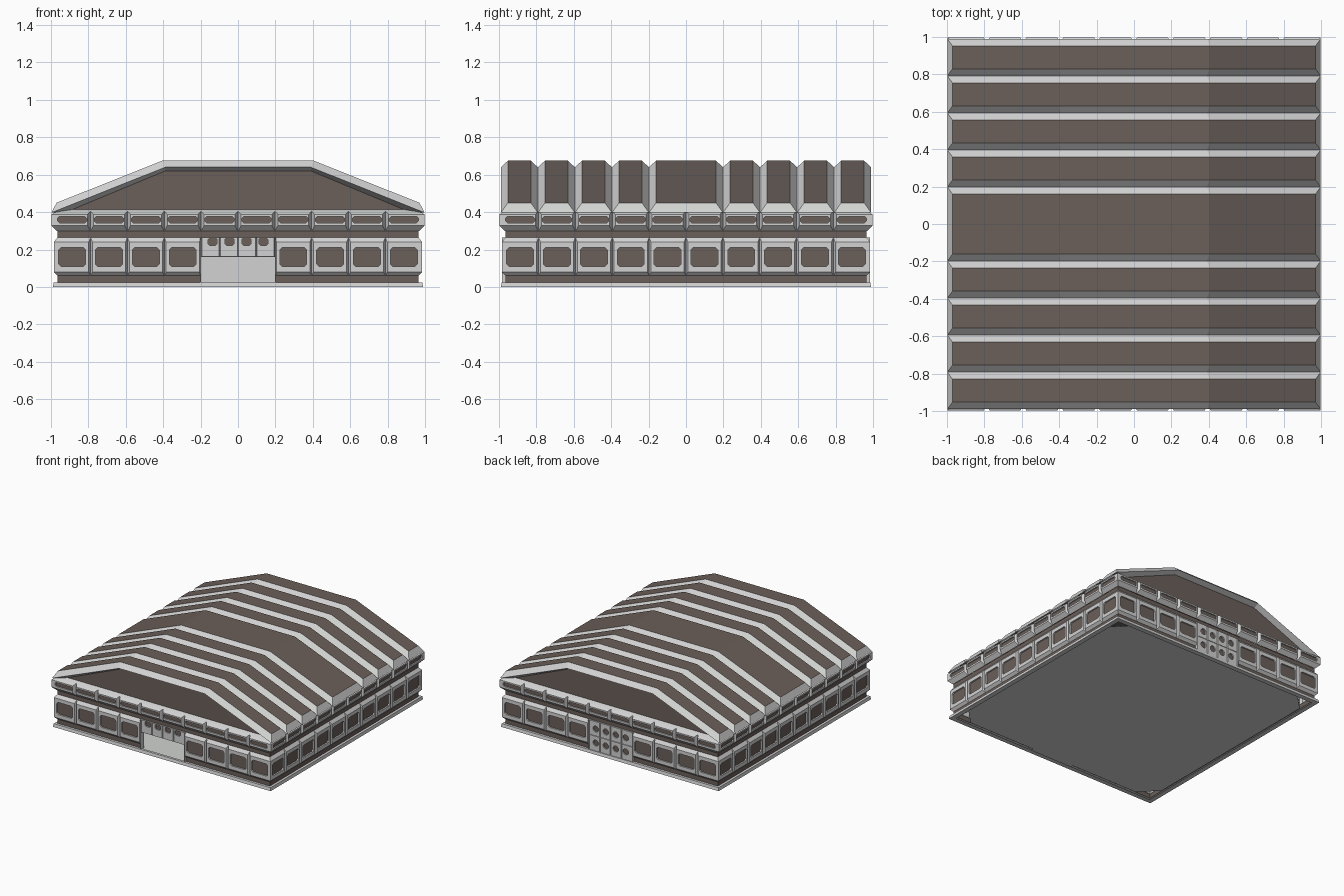
import bpy, bmesh, math
from mathutils import Matrix, Vector

if "Cube" in bpy.data.objects:
    bpy.data.objects.remove(bpy.data.objects["Cube"])

def material(name, rgb):
    m = bpy.data.materials.new(name)
    m.diffuse_color = (*rgb, 1)
    m.use_nodes = True
    m.node_tree.nodes["Principled BSDF"].inputs["Base Color"].default_value = m.diffuse_color
    return m

MATS = [material("light_grey", (0.64, 0.65, 0.64)), material("dark_brown", (0.145, 0.115, 0.102))]
GREY, BROWN = 0, 1
N, P = 10, 0.197            # wall bays per side and bay width
DOOR = P                    # half width of a door opening

class Part:
    """Collects faces; points are (u, r, z): along wall, outward distance, height."""
    def __init__(self, name):
        self.name, self.bm, self.side = name, bmesh.new(), 0

    def face(self, pts, mat=GREY):
        rot = Matrix.Rotation(self.side * math.pi / 2, 3, 'Z')
        vs = [self.bm.verts.new(rot @ Vector((u, -r, z))) for u, r, z in pts]
        self.bm.faces.new(vs).material_index = mat

    def strip(self, r0, z0, r1, z1, mat=GREY, a=None, b=None):
        a0, a1 = (-r0, -r1) if a is None else (a, a)
        b0, b1 = (r0, r1) if b is None else (b, b)
        self.face([(a0, r0, z0), (b0, r0, z0), (b1, r1, z1), (a1, r1, z1)], mat)

    def ring(self, lo, hi, mat=GREY):
        for i in range(len(lo)):
            j = (i + 1) % len(lo)
            self.face([lo[i], lo[j], hi[j], hi[i]], mat)

    def panel(self, base, front, hole, cut, depth):
        """Raised panel with sloped edges and a recessed window with cut corners."""
        def rect(b):
            x0, x1, z0, z1, r = b
            return [(x0, r, z0), (x1, r, z0), (x1, r, z1), (x0, r, z1)]
        f = rect(front)
        self.ring(rect(base), f)
        x0, x1, z0, z1 = hole
        r = front[4]
        o = [(x0, z0 + cut), (x0 + cut, z0), (x1 - cut, z0), (x1, z0 + cut),
             (x1, z1 - cut), (x1 - cut, z1), (x0 + cut, z1), (x0, z1 - cut)]
        o = [(x, r, z) for x, z in o]
        for i in range(4):
            j = (i + 1) % 4
            self.face([f[i], o[2 * i + 1], o[2 * i]])
            self.face([f[i], f[j], o[(2 * i + 2) % 8], o[2 * i + 1]])
        back = [(x, r - depth, z) for x, r, z in o]
        self.ring(o, back)
        self.face(back, BROWN)

    def done(self):
        bmesh.ops.remove_doubles(self.bm, verts=self.bm.verts, dist=1e-5)
        me = bpy.data.meshes.new(self.name)
        self.bm.to_mesh(me)
        self.bm.free()
        for m in MATS:
            me.materials.append(m)
        bpy.context.collection.objects.link(bpy.data.objects.new(self.name, me))

# Base strip, recessed bands and ledges around the walls
bands = Part("wall_bands")
for s in range(4):
    bands.side = s
    bands.strip(0.95, 0.0, 0.99, 0.0)
    bands.strip(0.99, 0.0, 0.985, 0.025)
    bands.strip(0.985, 0.025, 0.965, 0.025)
    if s % 2 == 0:
        bands.strip(0.965, 0.025, 0.965, 0.06, BROWN, b=-DOOR)
        bands.strip(0.965, 0.025, 0.965, 0.06, BROWN, a=DOOR)
    else:
        bands.strip(0.965, 0.025, 0.965, 0.06, BROWN)
    bands.strip(0.965, 0.265, 0.965, 0.298, BROWN)
    bands.strip(0.975, 0.402, 0.93, 0.42)
bands.done()

# Window bays and the slotted blocks above them
windows, blocks = Part("window_panels"), Part("eave_blocks")
def bay(part, i, zb, zf, rb, rf, inset, hole, cut, depth):
    a, b = (i - N / 2) * P, (i + 1 - N / 2) * P
    a0, a1 = (-rb, -rf) if i == 0 else (a, a + inset)
    b0, b1 = (rb, rf) if i == N - 1 else (b, b - inset)
    c = (a + b) / 2
    part.panel((a0, b0, *zb, rb), (a1, b1, *zf, rf),
               (c - hole[0], c + hole[0], hole[1], hole[2]), cut, depth)

for s in range(4):
    windows.side = blocks.side = s
    for i in range(N):
        if s % 2 or i not in (4, 5):
            bay(windows, i, (0.06, 0.265), (0.08, 0.24), 0.965, 0.985, 0.01,
                (0.072, 0.11, 0.21), 0.012, 0.012)
        bay(blocks, i, (0.298, 0.405), (0.328, 0.388), 0.968, 0.998, 0.016,
            (0.078, 0.343, 0.376), 0.009, 0.01)
windows.done()
blocks.done()

# Doors: front one is raised half way, back one is closed
def door(name, side, rows, z_top):
    d = Part(name)
    d.side = side
    w = 2 * DOOR / 4
    for z0, z1, h0, h1, cut in rows:
        for i in range(4):
            a, b = -DOOR + i * w, -DOOR + (i + 1) * w
            c = (a + b) / 2 * 0.92
            d.panel((a, b, z0, z1, 0.97), (a + 0.004, b - 0.004, z0 + 0.004, z1, 0.978),
                    (c - 0.024, c + 0.024, h0, h1), cut, 0.01)
    z0 = rows[0][0]
    # inner lining and lower edge
    d.face([(DOOR, 0.95, z0), (-DOOR, 0.95, z0), (-DOOR, 0.95, z_top), (DOOR, 0.95, z_top)])
    d.strip(0.95, z0, 0.97, z0, a=-DOOR, b=DOOR)
    # header and side jambs
    d.strip(0.978, z_top, 0.95, z_top, a=-DOOR, b=DOOR)
    for k in (-1, 1):
        for u, flip in ((DOOR, 1), (DOOR + 0.006, -1)):
            q = [(k * u, 0.94, 0.02), (k * u, 0.985, 0.02),
                 (k * u, 0.985, 0.265), (k * u, 0.94, 0.265)]
            d.face(q[::k * flip])
        a, b = sorted((k * DOOR, k * (DOOR + 0.006)))
        d.strip(0.985, 0.02, 0.985, 0.265, a=a, b=b)
    d.done()

door("front_door", 0, [(0.16, 0.265, 0.222, 0.262, 0.008)], 0.265)
door("back_door", 2, [(0.02, 0.145, 0.066, 0.114, 0.014),
                      (0.145, 0.265, 0.181, 0.229, 0.014)], 0.265)

# Floor with cut corners and a threshold at the front door
floor = Part("floor")
e, c = 0.95, 0.81
pts = [(-c, -e), (-e, -c), (-e, c), (-c, e), (-DOOR, e), (-DOOR, 0.98),
       (DOOR, 0.98), (DOOR, e), (c, e), (e, c), (e, -c), (c, -e)]
floor.face([(x, r, 0.02) for x, r in pts])
floor.face([(x, r, 0.014) for x, r in pts[::-1]])
floor.done()

# Roof ribs: brown tops with light sloped edges
roof = Part("roof_ribs")
TOP = [(0.97, 0.45), (0.405, 0.675), (-0.405, 0.675), (-0.97, 0.45)]
LOW = [(0.998, 0.397), (0.39, 0.64), (-0.39, 0.64), (-0.998, 0.397)]
pitch, bev = 0.198, 0.038
edges = [k * pitch for k in (-5, -4, -3, -2, -1, 1, 2, 3, 4, 5)]
for y0, y1 in zip(edges, edges[1:]):
    t = [[(x, -y, z) for x, z in TOP] for y in (y0 + bev, y1 - bev)]
    l = [[(x, -y, z) for x, z in LOW] for y in (y0, y1)]
    for i in range(3):
        roof.face([t[0][i], t[1][i], t[1][i + 1], t[0][i + 1]], BROWN)
        roof.face([l[0][i], t[0][i], t[0][i + 1], l[0][i + 1]])
        roof.face([t[1][i], l[1][i], l[1][i + 1], t[1][i + 1]])
    roof.face([l[0][0], l[1][0], t[1][0], t[0][0]])
    roof.face([l[1][3], l[0][3], t[0][3], t[1][3]])
roof.done()

# Recessed gable ends under the outer ribs
gable = Part("gable_ends")
IN = [(0.92, 0.40), (0.39, 0.62), (-0.39, 0.62), (-0.92, 0.40)]
for s in (0, 2):
    gable.side = s
    g = [(x, 0.945, z) for x, z in IN]
    o = [(x, 0.99, z) for x, z in LOW]
    gable.face(g, BROWN)
    for i in range(3):
        gable.face([o[i], o[i + 1], g[i + 1], g[i]])
gable.done()
